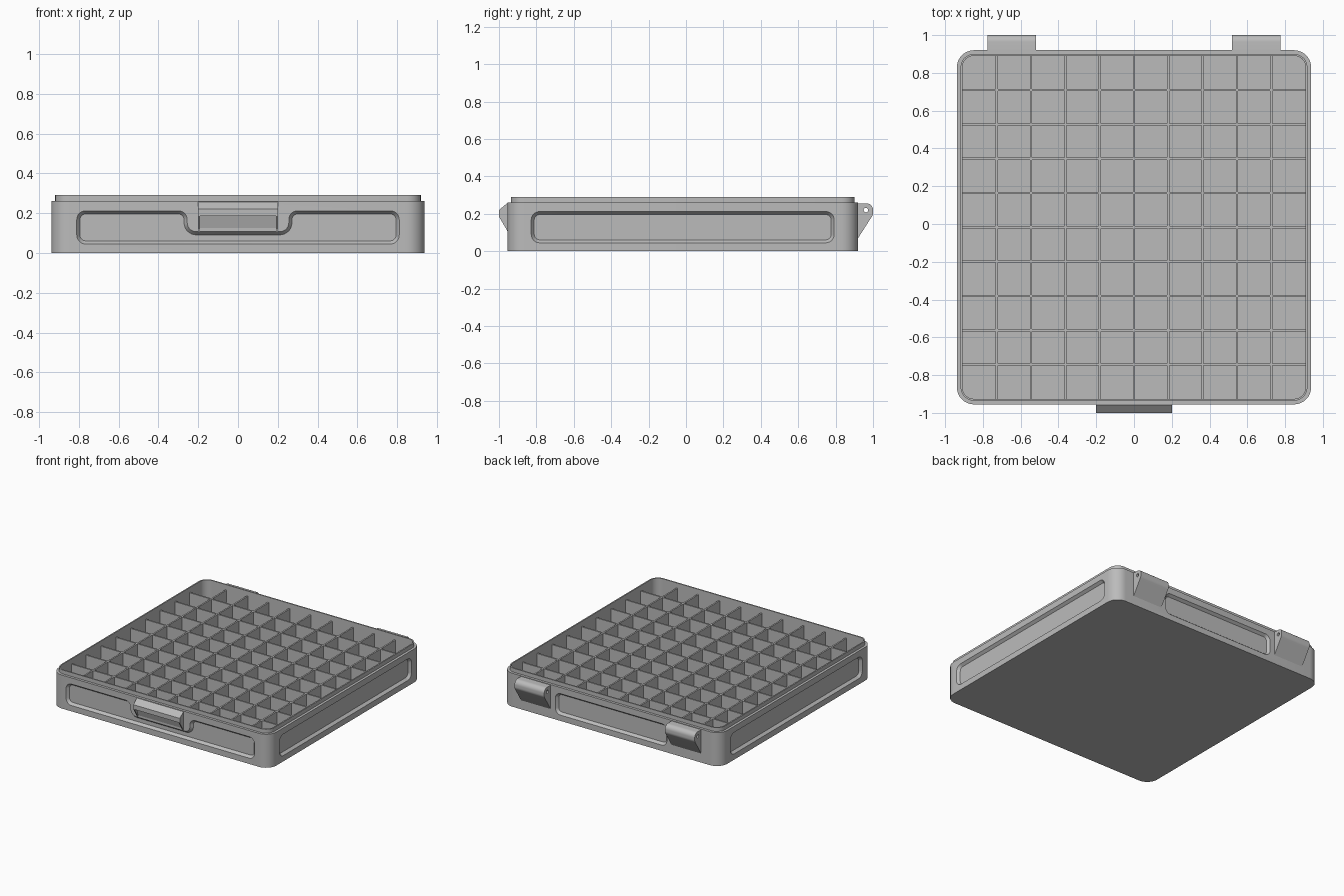
import bpy
import bmesh
from math import atan2, cos, sin, tan, pi
from mathutils import Matrix, Vector

if "Cube" in bpy.data.objects:
    bpy.data.objects.remove(bpy.data.objects["Cube"], do_unlink=True)

grey = bpy.data.materials.new("plain grey")
grey.use_nodes = True
GREY = (0.5, 0.5, 0.5, 1)
grey.diffuse_color = GREY
grey.node_tree.nodes["Principled BSDF"].inputs["Base Color"].default_value = GREY

HALF = 0.9375      # half width of the square tray
CENTRE_Y = -0.0175
RIM, INNER = 0.918, 0.908
FLOOR, SHOULDER, TOP, DIVIDER_TOP = 0.03, 0.26, 0.29, 0.25


def finish(bm, name):
    bmesh.ops.recalc_face_normals(bm, faces=bm.faces)
    mesh = bpy.data.meshes.new(name)
    bm.to_mesh(mesh)
    bm.free()
    mesh.materials.append(grey)
    obj = bpy.data.objects.new(name, mesh)
    bpy.context.collection.objects.link(obj)
    return obj


def loft(name, rings):
    """Skin a stack of equal rings and cap both ends."""
    bm = bmesh.new()
    loops = [[bm.verts.new(p) for p in ring] for ring in rings]
    n = len(loops[0])
    for a, b in zip(loops, loops[1:]):
        for i in range(n):
            j = (i + 1) % n
            bm.faces.new((a[i], a[j], b[j], b[i]))
    bm.faces.new(loops[0])
    bm.faces.new(loops[-1])
    return finish(bm, name)


def fillet(points, radii, steps=8):
    """Round an anticlockwise polygon; give (point, outward normal) pairs."""
    out = []
    for i, (p, r) in enumerate(zip(points, radii)):
        p = Vector(p)
        d0 = (p - Vector(points[i - 1])).normalized()
        d1 = (Vector(points[(i + 1) % len(points)]) - p).normalized()
        turn = atan2(d0.x * d1.y - d0.y * d1.x, d0.dot(d1))
        sign = 1 if turn > 0 else -1
        start = p - d0 * r * tan(abs(turn) / 2)
        centre = start + Vector((-d0.y, d0.x)) * r * sign
        count = steps if r else 0
        for k in range(count + 1):
            a = atan2(d0.y, d0.x) - pi / 2 + (turn * k / count if count else 0)
            normal = Vector((cos(a), sin(a)))
            out.append((centre + normal * r * sign if r else p, normal))
    return out


def inset(outline, amount):
    return [p - n * amount for p, n in outline]


def rect(u, low, high):
    return [(-u, low), (u, low), (u, high), (-u, high)]


def prism(name, profile, x0, x1):
    return loft(name, [[(x, p[0], p[1]) for p in profile] for x in (x0, x1)])


def cut(obj, cutter):
    mod = obj.modifiers.new("cut", "BOOLEAN")
    mod.operation = "DIFFERENCE"
    mod.solver = "EXACT"
    mod.object = cutter
    bpy.context.view_layer.update()
    bpy.context.view_layer.objects.active = obj
    bpy.ops.object.modifier_apply(modifier=mod.name)
    bpy.data.objects.remove(cutter, do_unlink=True)


# Tray shell: outer wall, stepped rim, inner wall and floor
square = fillet(rect(HALF, -HALF, HALF), [0.09] * 4)
tray = loft("tray", [
    [(p.x, p.y + CENTRE_Y, z) for p in inset(square, HALF - half)]
    for half, z in ((HALF, 0), (HALF, SHOULDER), (RIM, SHOULDER),
                    (RIM, TOP), (INNER, TOP), (INNER, FLOOR))])

# Bevelled recess panels, one per side
LOW, HIGH = 0.045, 0.212
front_outline = [(-0.81, LOW), (0.81, LOW), (0.81, HIGH), (0.255, HIGH),
                 (0.255, 0.107), (-0.255, 0.107), (-0.255, HIGH), (-0.81, HIGH)]
panels = [(0, front_outline), (1, rect(0.81, LOW, HIGH)),
          (2, rect(0.48, LOW, HIGH)), (3, rect(0.81, LOW, HIGH))]
for quarter, outline in panels:
    edge = fillet(outline, [0.045] * len(outline))
    place = (Matrix.Translation((0, CENTRE_Y, 0))
             @ Matrix.Rotation(quarter * pi / 2, 4, "Z"))
    cut(tray, loft("panel_cutter", [
        [place @ Vector((p.x, -HALF - out, p.y)) for p in inset(edge, amount)]
        for out, amount in ((0.03, 0), (0, 0), (-0.02, 0.016))]))

# Divider walls in both directions
spacing = INNER / 5
for name, turned in (("column_dividers", False), ("row_dividers", True)):
    bm = bmesh.new()
    height = DIVIDER_TOP - FLOOR + 0.01
    for i in range(-4, 5):
        size = Vector((0.012, 2 * INNER + 0.008, height))
        pos = Vector((i * spacing, 0, DIVIDER_TOP - height / 2))
        spin = Matrix.Rotation(pi / 2 if turned else 0, 4, "Z")
        bmesh.ops.create_cube(bm, size=1, matrix=(
            Matrix.Translation((0, CENTRE_Y, 0)) @ spin
            @ Matrix.Translation(pos) @ Matrix.Diagonal(size).to_4x4()))
    finish(bm, name)

# Hinge knuckles on the back, each with a pin hole
hinge_profile = fillet(
    [(0.905, 0.07), (0.92, 0.07), (1.0, 0.195), (1.0, 0.256), (0.905, 0.256)],
    [0, 0, 0.04, 0.035, 0])
for side, name in ((1, "left_hinge"), (-1, "right_hinge")):
    hinge = prism(name, inset(hinge_profile, 0), side * 0.52, side * 0.775)
    hole = fillet([(0.95, 0.208), (0.974, 0.208), (0.974, 0.232), (0.95, 0.232)],
                  [0.0119] * 4, 4)
    cut(hinge, prism("pin_cutter", inset(hole, 0), side * 0.4, side * 0.9))

# Front latch: hood with a finger hollow beneath, between two cheeks
slope = [(-0.945, 0.256), (-0.957, 0.256), (-1.0, 0.22), (-1.0, 0.185)]
prism("latch_hood", slope + [(-0.975, 0.185), (-0.957, 0.125), (-0.945, 0.125)],
      -0.19, 0.19)
for side, name in ((1, "latch_left_cheek"), (-1, "latch_right_cheek")):
    prism(name, slope + [(-0.955, 0.108), (-0.945, 0.108)],
          side * 0.19, side * 0.2)

# Smooth the rounded corners, keep edges crisp
bpy.ops.object.select_all(action="DESELECT")
for obj in bpy.context.collection.objects:
    if obj.type == "MESH" and grey.name in obj.data.materials:
        obj.select_set(True)
        bpy.context.view_layer.objects.active = obj
bpy.ops.object.shade_smooth_by_angle(angle=pi / 7)
